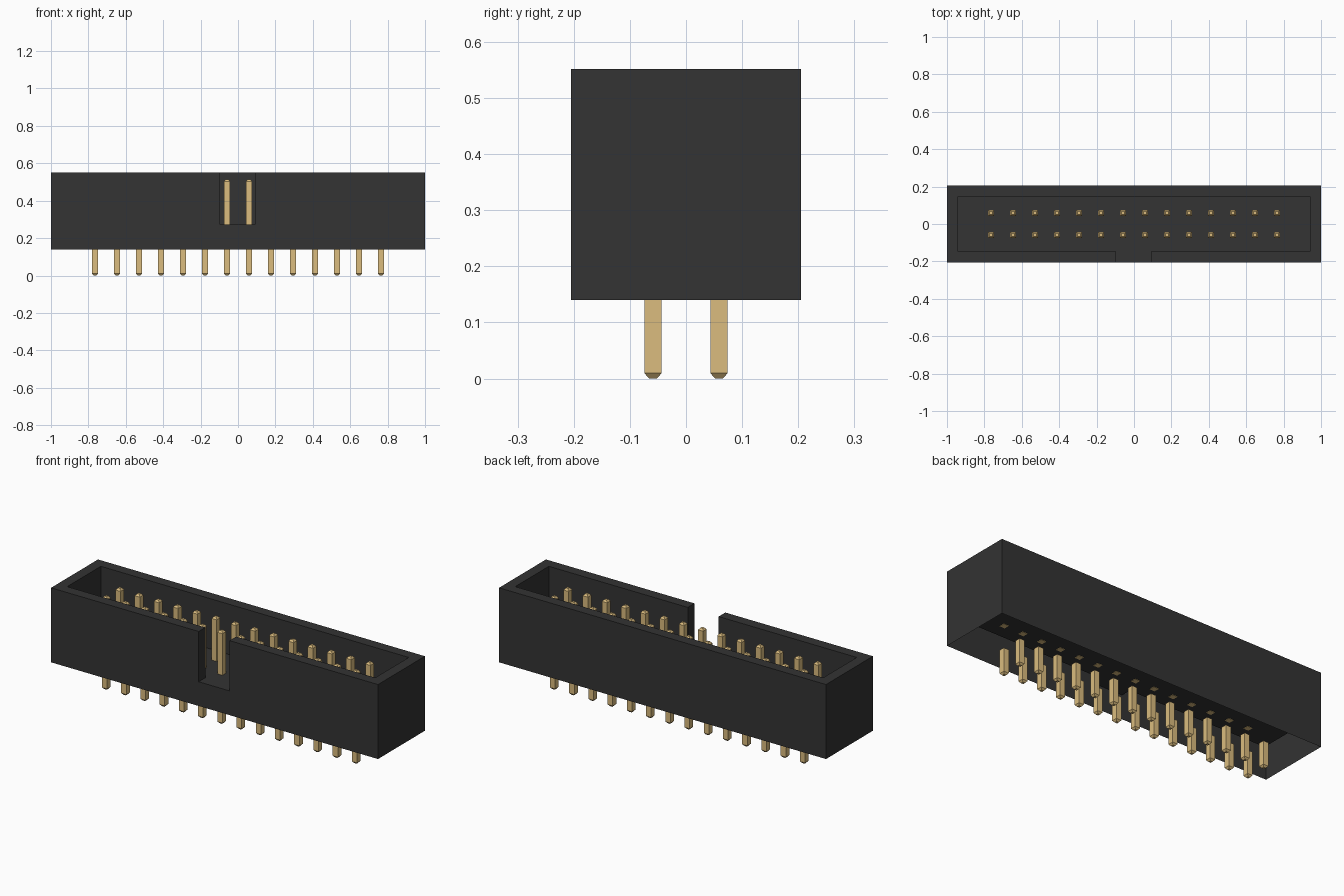
import bpy
import bmesh
from itertools import product
from mathutils import Vector

if "Cube" in bpy.data.objects:
    bpy.data.objects.remove(bpy.data.objects["Cube"], do_unlink=True)


def material(name, rgb):
    mat = bpy.data.materials.new(name)
    mat.use_nodes = True
    color = (*rgb, 1)
    mat.diffuse_color = color
    mat.node_tree.nodes["Principled BSDF"].inputs["Base Color"].default_value = color
    return mat


def add_object(name, bm, mat):
    mesh = bpy.data.meshes.new(name)
    bm.to_mesh(mesh)
    bm.free()
    mesh.materials.append(mat)
    obj = bpy.data.objects.new(name, mesh)
    bpy.context.scene.collection.objects.link(obj)
    return obj


black = material("black plastic", (0.033, 0.033, 0.033))
gold = material("gold metal", (0.708, 0.504, 0.21))

BASE, FLOOR, TOP = 0.14, 0.274, 0.552
PITCH = 0.1176
COLUMNS = 14

# Housing: open-bottomed tray made from grid cells, with a notch in the front wall
xs = [-1, -0.942, -0.097, 0.092, 0.942, 1]
ys = [-0.205, -0.147, 0.147, 0.205]
zs = [BASE, FLOOR, TOP]
grid = (xs, ys, zs)


def solid(cell):
    i, j, k = cell
    if not (0 <= i < len(xs) - 1 and 0 <= j < len(ys) - 1 and 0 <= k < 2):
        return False
    wall = i in (0, len(xs) - 2) or j in (0, len(ys) - 2)
    notch = i == 2 and j == 0
    return k == 0 or (wall and not notch)


bm = bmesh.new()
for cell in product(range(len(xs) - 1), range(len(ys) - 1), range(2)):
    if not solid(cell):
        continue
    for axis, step in product(range(3), (-1, 1)):
        neighbour = list(cell)
        neighbour[axis] += step
        if solid(neighbour) or neighbour[2] < 0:
            continue
        u, v = (axis + 1) % 3, (axis + 2) % 3
        corners = []
        for du, dv in ((0, 0), (1, 0), (1, 1), (0, 1)):
            point = Vector()
            point[axis] = grid[axis][cell[axis] + (step > 0)]
            point[u] = grid[u][cell[u] + du]
            point[v] = grid[v][cell[v] + dv]
            corners.append(bm.verts.new(point))
        bm.faces.new(corners if step > 0 else corners[::-1])
bmesh.ops.remove_doubles(bm, verts=bm.verts, dist=0.0001)
bmesh.ops.dissolve_limit(bm, angle_limit=0.01, verts=bm.verts, edges=bm.edges)
add_object("housing", bm, black)


# Pins: square posts with a tapered tip, repeated over two rows
def pin_rows(name, foot, shoulder, tip):
    bm = bmesh.new()
    sections = []
    for z, r in ((foot, 0.0155), (shoulder, 0.0155), (tip, 0.007)):
        sections.append([bm.verts.new((x * r, y * r, z))
                         for x, y in ((-1, -1), (1, -1), (1, 1), (-1, 1))])
    for low, high in zip(sections, sections[1:]):
        for n in range(4):
            m = (n + 1) % 4
            bm.faces.new((low[n], low[m], high[m], high[n]))
    bm.faces.new(sections[0])
    bm.faces.new(sections[-1])
    bmesh.ops.recalc_face_normals(bm, faces=bm.faces)
    obj = add_object(name, bm, gold)
    obj.location = (-PITCH * (COLUMNS - 1) / 2, -PITCH / 2, 0)
    for count, offset in ((COLUMNS, (PITCH, 0, 0)), (2, (0, PITCH, 0))):
        array = obj.modifiers.new("repeat", "ARRAY")
        array.count = count
        array.use_relative_offset = False
        array.use_constant_offset = True
        array.constant_offset_displace = offset


pin_rows("contact_pins", FLOOR - 0.002, 0.504, 0.514)
pin_rows("solder_pins", BASE, 0.01, 0)
